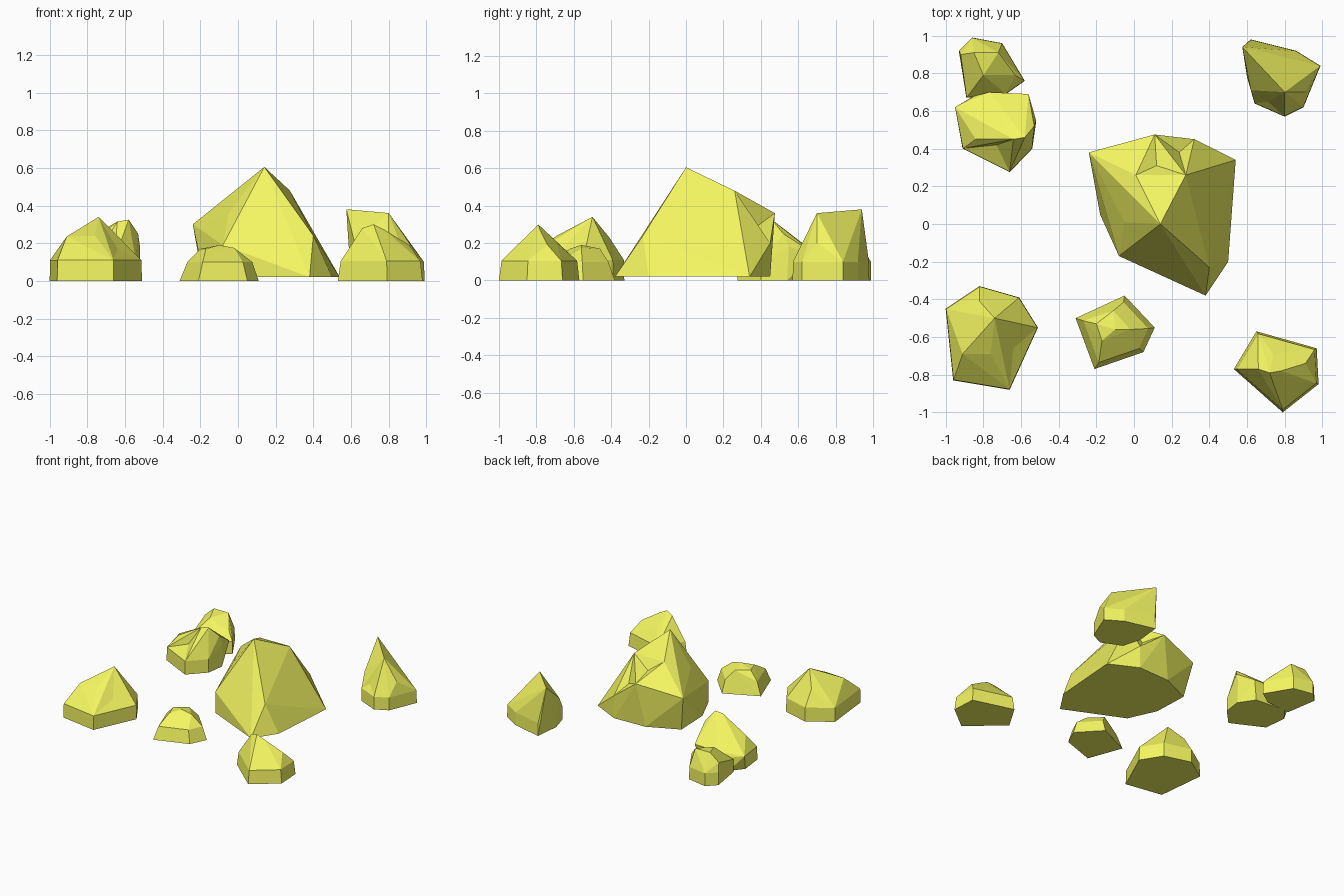
import bpy, bmesh
from mathutils import Vector
from mathutils.bvhtree import BVHTree

if "Cube" in bpy.data.objects:
    bpy.data.objects.remove(bpy.data.objects["Cube"])

mat = bpy.data.materials.new("yellow_stone")
mat.diffuse_color = (0.90, 0.92, 0.12, 1)
mat.use_nodes = True
mat.node_tree.nodes["Principled BSDF"].inputs["Base Color"].default_value = mat.diffuse_color


def rock(name, base, tops, wall=0.0, taper=1.0, floor=0.0, dents=()):
    """Faceted rock: base outline, optional short wall, hull over upper points."""
    cx = sum(p[0] for p in base) / len(base)
    cy = sum(p[1] for p in base) / len(base)
    pts = [(x, y, floor) for x, y in base]
    if wall:
        pts += [(cx + (x - cx) * taper, cy + (y - cy) * taper, wall) for x, y in base]
    bm = bmesh.new()
    for p in pts + list(tops):
        bm.verts.new(p)
    bmesh.ops.convex_hull(bm, input=bm.verts[:])
    loose = [v for v in bm.verts if not v.link_faces]
    bmesh.ops.delete(bm, geom=loose, context='VERTS')
    # push dents into the facet under each point
    for d in dents:
        bm.faces.ensure_lookup_table()
        hit = BVHTree.FromBMesh(bm).ray_cast(Vector((d[0], d[1], 2)), Vector((0, 0, -1)))
        if hit[2] is not None:
            new = bmesh.ops.poke(bm, faces=[bm.faces[hit[2]]])
            new["verts"][0].co = d
    bmesh.ops.recalc_face_normals(bm, faces=bm.faces[:])
    me = bpy.data.meshes.new(name)
    bm.to_mesh(me)
    bm.free()
    me.materials.append(mat)
    ob = bpy.data.objects.new(name, me)
    bpy.context.collection.objects.link(ob)
    return ob


# Large central boulder
rock("central_boulder",
     [(-.08, -.17), (.38, -.38), (.5, -.2), (.54, .34), (.32, .45), (.05, .44), (-.19, .33), (-.18, .05)],
     [(.14, 0, .605), (.40, -.23, .24), (-.08, -.17, .19), (-.05, .01, .36), (-.24, .38, .30),
      (.01, .26, .48), (.275, .26, .48), (.11, .475, .36), (.32, .45, .2),
      (-.12, .41, .28)],
     floor=.02, dents=[(.12, .31, .40), (.24, .38, .29)])

# Front left rock
rock("front_left_rock",
     [(-1, -.45), (-.96, -.83), (-.66, -.88), (-.51, -.55), (-.61, -.39), (-.82, -.33)],
     [(-.74, -.50, .34), (-.85, -.52, .25), (-.91, -.69, .235), (-.76, -.69, .24), (-.82, -.41, .23)],
     wall=.11, taper=.99, dents=[(-.64, -.66, .17)])

# Small front rock
rock("front_small_rock",
     [(-.31, -.5), (-.21, -.77), (.05, -.68), (.11, -.55), (-.05, -.38)],
     [(-.2, -.53, .17), (-.17, -.62, .17), (-.02, -.56, .175), (-.11, -.46, .17), (-.1, -.56, .19)],
     wall=.1, taper=.82)

# Front right rock
rock("front_right_rock",
     [(.53, -.77), (.65, -.57), (.97, -.66), (.98, -.85), (.79, -1)],
     [(.66, -.77, .28), (.72, -.79, .30), (.78, -.78, .27), (.91, -.74, .19), (.74, -.69, .2)],
     wall=.105, taper=.94)

# Back right rock with a leaning crest
rock("back_right_rock",
     [(.62, .98), (.86, .92), (.99, .84), (.9, .62), (.8, .57), (.64, .64), (.60, .78)],
     [(.575, .94, .38), (.80, .70, .36), (.62, .71, .2), (.91, .70, .2)],
     wall=.1, taper=.99, dents=[(.71, .65, .15)])

# Back left pair
rock("back_left_front_rock",
     [(-.93, .58), (-.91, .4), (-.66, .275), (-.54, .4), (-.52, .54), (-.6, .66), (-.85, .68)],
     [(-.84, .45, .2), (-.64, .45, .315), (-.58, .46, .325), (-.53, .52, .25), (-.52, .55, .18),
      (-.56, .69, .14), (-.77, .70, .14), (-.95, .62, .12)],
     wall=.105, taper=.99, dents=[(-.73, .42, .17)])
rock("back_left_rear_rock",
     [(-.93, .92), (-.86, .99), (-.7, .96), (-.58, .76), (-.68, .69), (-.89, .67)],
     [(-.85, .91, .235), (-.72, .91, .235), (-.8, .79, .22), (-.92, .90, .17), (-.63, .79, .15)],
     wall=.10, taper=.99)
